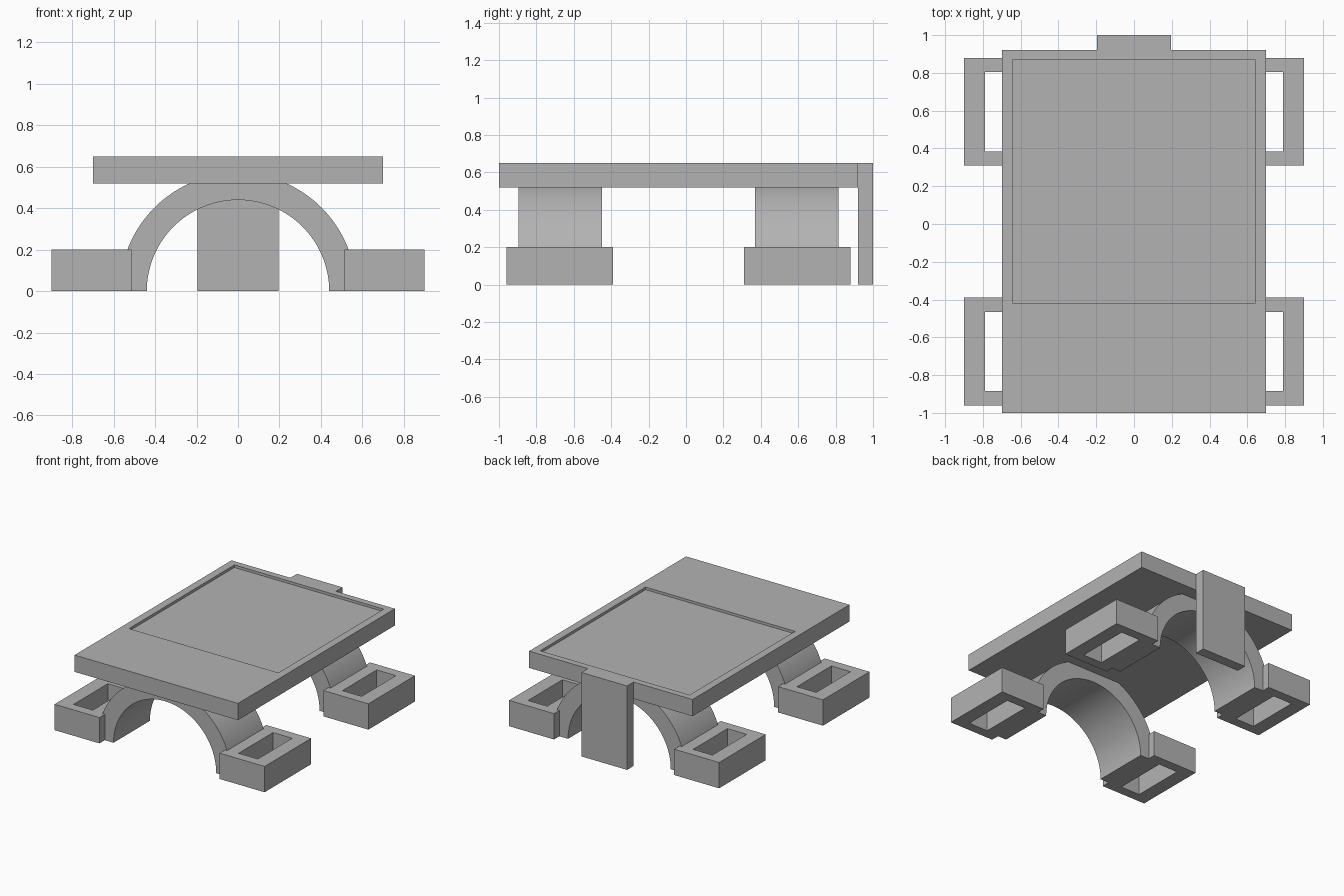
import bpy
import bmesh
from math import cos, sin, pi, radians
from mathutils import Vector

cube = bpy.data.objects.get("Cube")
if cube:
    bpy.data.objects.remove(cube, do_unlink=True)

grey = bpy.data.materials.new("plain grey")
grey.use_nodes = True
colour = (0.45, 0.45, 0.45, 1)
grey.diffuse_color = colour
grey.node_tree.nodes["Principled BSDF"].inputs["Base Color"].default_value = colour


def finish(name, bm, smooth=False):
    bmesh.ops.recalc_face_normals(bm, faces=bm.faces)
    mesh = bpy.data.meshes.new(name)
    bm.to_mesh(mesh)
    bm.free()
    mesh.materials.append(grey)
    obj = bpy.data.objects.new(name, mesh)
    bpy.context.collection.objects.link(obj)
    if smooth:
        bpy.ops.object.select_all(action="DESELECT")
        obj.select_set(True)
        bpy.context.view_layer.objects.active = obj
        bpy.ops.object.shade_smooth_by_angle(angle=radians(30))
    return obj


def box(x0, x1, y0, y1, z0, z1):
    bm = bmesh.new()
    bmesh.ops.create_cube(bm, size=1)
    for v in bm.verts:
        v.co = Vector((x1 if v.co.x > 0 else x0,
                       y1 if v.co.y > 0 else y0,
                       z1 if v.co.z > 0 else z0))
    return bm


def band(outer, inner, push, closed):
    """Fill the strip between two outlines and extrude it."""
    bm = bmesh.new()
    a = [bm.verts.new(p) for p in outer]
    b = [bm.verts.new(p) for p in inner]
    n = len(a)
    for i in range(n if closed else n - 1):
        j = (i + 1) % n
        bm.faces.new((a[i], a[j], b[j], b[i]))
    new = bmesh.ops.extrude_face_region(bm, geom=bm.faces[:])["geom"]
    bmesh.ops.translate(bm, vec=push,
                        verts=[g for g in new if isinstance(g, bmesh.types.BMVert)])
    # the extrusion keeps the starting faces as the second cap
    return bm


def rectangle(x0, x1, y0, y1):
    return [(x0, y0, 0), (x1, y0, 0), (x1, y1, 0), (x0, y1, 0)]


def arc(radius, y, steps=64):
    return [(radius * cos(pi * i / steps), y, radius * sin(pi * i / steps))
            for i in range(steps + 1)]


# Table top with a shallow rectangular pocket
bm = box(-0.7, 0.7, -1, 0.92, 0.52, 0.65)
top = max(bm.faces, key=lambda f: f.calc_center_median().z)
bmesh.ops.inset_individual(bm, faces=[top], thickness=0.05)
for v in top.verts:
    v.co.x = 0.64 if v.co.x > 0 else -0.64
    v.co.y = 0.87 if v.co.y > 0 else -0.42
floor = bmesh.ops.extrude_discrete_faces(bm, faces=[top])["faces"][0]
bmesh.ops.translate(bm, verts=floor.verts[:], vec=(0, 0, -0.02))
finish("table_top", bm)

# Flat post at the back
finish("back_post", box(-0.195, 0.195, 0.92, 1, 0, 0.65))

# Two arches, each standing between a pair of hollow feet
for place, arch_y, foot_y in (("front", -0.895, -0.96), ("back", 0.37, 0.31)):
    finish(place + "_arch",
           band(arc(0.57, arch_y), arc(0.44, arch_y), (0, 0.445, 0), False), True)
    for side, s in (("left", 1), ("right", -1)):
        outer = rectangle(s * 0.515, s * 0.9, foot_y, foot_y + 0.57)
        inner = rectangle(s * 0.625, s * 0.79, foot_y + 0.075, foot_y + 0.495)
        finish(f"{place}_{side}_foot", band(outer, inner, (0, 0, 0.2), True))
